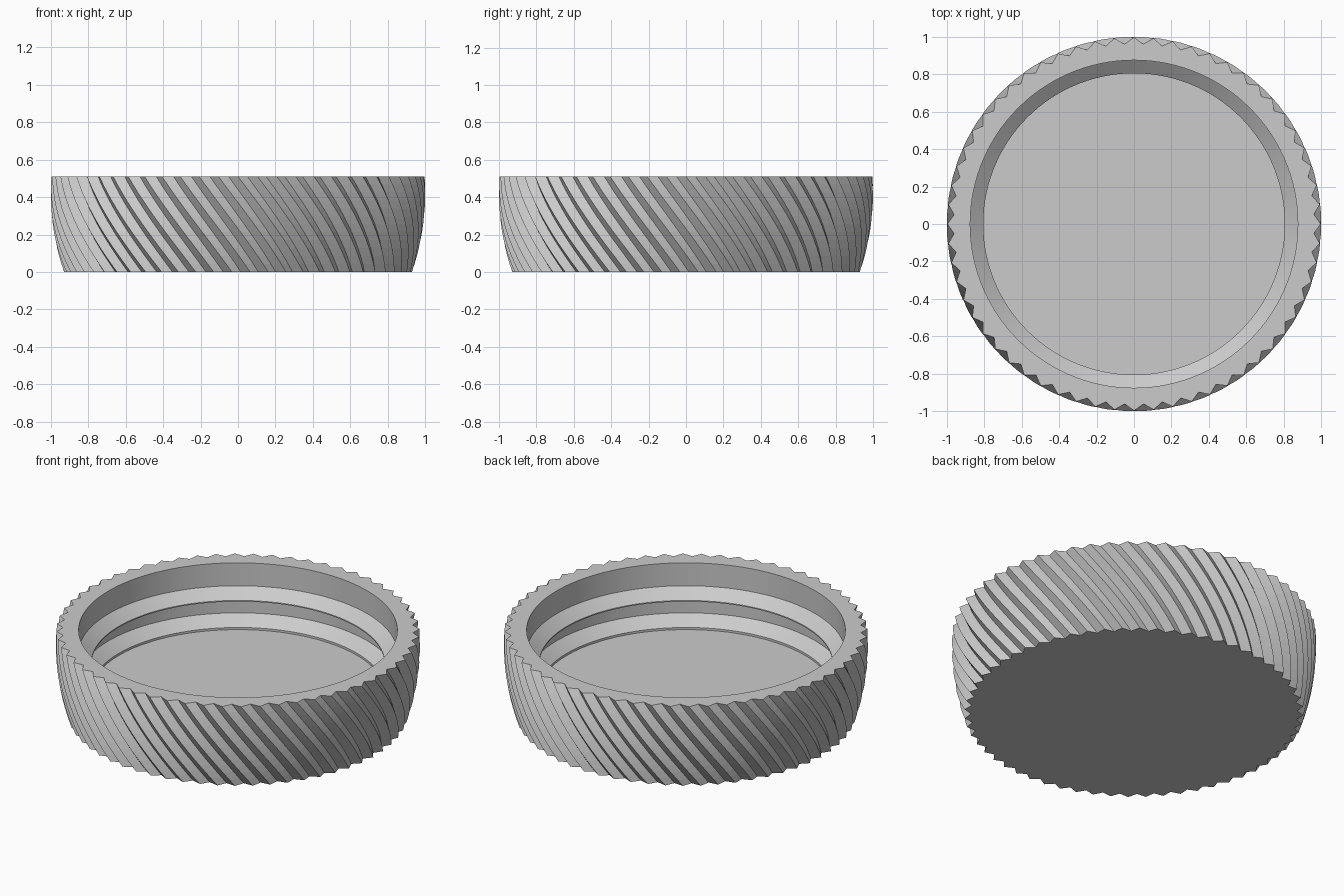
import bpy, bmesh, math

default = bpy.data.objects.get("Cube")
if default:
    bpy.data.objects.remove(default, do_unlink=True)

# One plain grey plastic
grey = bpy.data.materials.new("grey plastic")
grey.use_nodes = True
colour = (0.6, 0.6, 0.6, 1)
grey.diffuse_color = colour
grey.node_tree.nodes["Principled BSDF"].inputs["Base Color"].default_value = colour

TEETH = 60
HEIGHT = 0.51
TWIST = math.radians(22)
DEPTH = 0.035
WALL = 0.875
THREAD = 0.805
FLOOR = 0.138
SEGMENTS = 2 * TEETH


def outer_radius(z):
    """Side bulges from the base and stands almost upright at the rim."""
    return 1.0 - 0.07 * abs(1 - z / 0.42) ** 2


def ring(bm, z, radius_of, turn=0):
    verts = []
    for i in range(SEGMENTS):
        a = math.tau * i / SEGMENTS + turn
        r = radius_of(i)
        verts.append(bm.verts.new((r * math.cos(a), r * math.sin(a), z)))
    return verts


def bridge(bm, low, high, smooth):
    for i in range(SEGMENTS):
        j = (i + 1) % SEGMENTS
        face = bm.faces.new((low[i], low[j], high[j], high[i]))
        face.smooth = smooth


bm = bmesh.new()

# Twisted, toothed outer side
rows = 12
outer = []
for k in range(rows + 1):
    z = HEIGHT * k / rows
    turn = TWIST * (1 - k / rows)
    outer.append(ring(bm, z, lambda i: outer_radius(z) - DEPTH * (i % 2), turn))
for low, high in zip(outer, outer[1:]):
    bridge(bm, low, high, False)
bm.faces.new(outer[0][::-1])

# Flat rim, inner wall with two sloped thread ridges, and floor
profile = [(WALL, HEIGHT),
           (WALL, 0.371), (THREAD, 0.315), (THREAD, 0.308), (WALL, 0.285),
           (WALL, 0.207), (THREAD, 0.151), (THREAD, FLOOR)]
previous = outer[-1]
for n, (r, z) in enumerate(profile):
    current = ring(bm, z, lambda i: r)
    bridge(bm, previous, current, n > 0)
    previous = current
bm.faces.new(previous)

bmesh.ops.recalc_face_normals(bm, faces=bm.faces)

# Keep the corners of the wall and ridges crisp
for edge in bm.edges:
    if len(edge.link_faces) == 2 and edge.calc_face_angle() > math.radians(28):
        edge.smooth = False

mesh = bpy.data.meshes.new("ridged_cap")
bm.to_mesh(mesh)
bm.free()
mesh.materials.append(grey)
cap = bpy.data.objects.new("ridged_cap", mesh)
bpy.context.collection.objects.link(cap)
